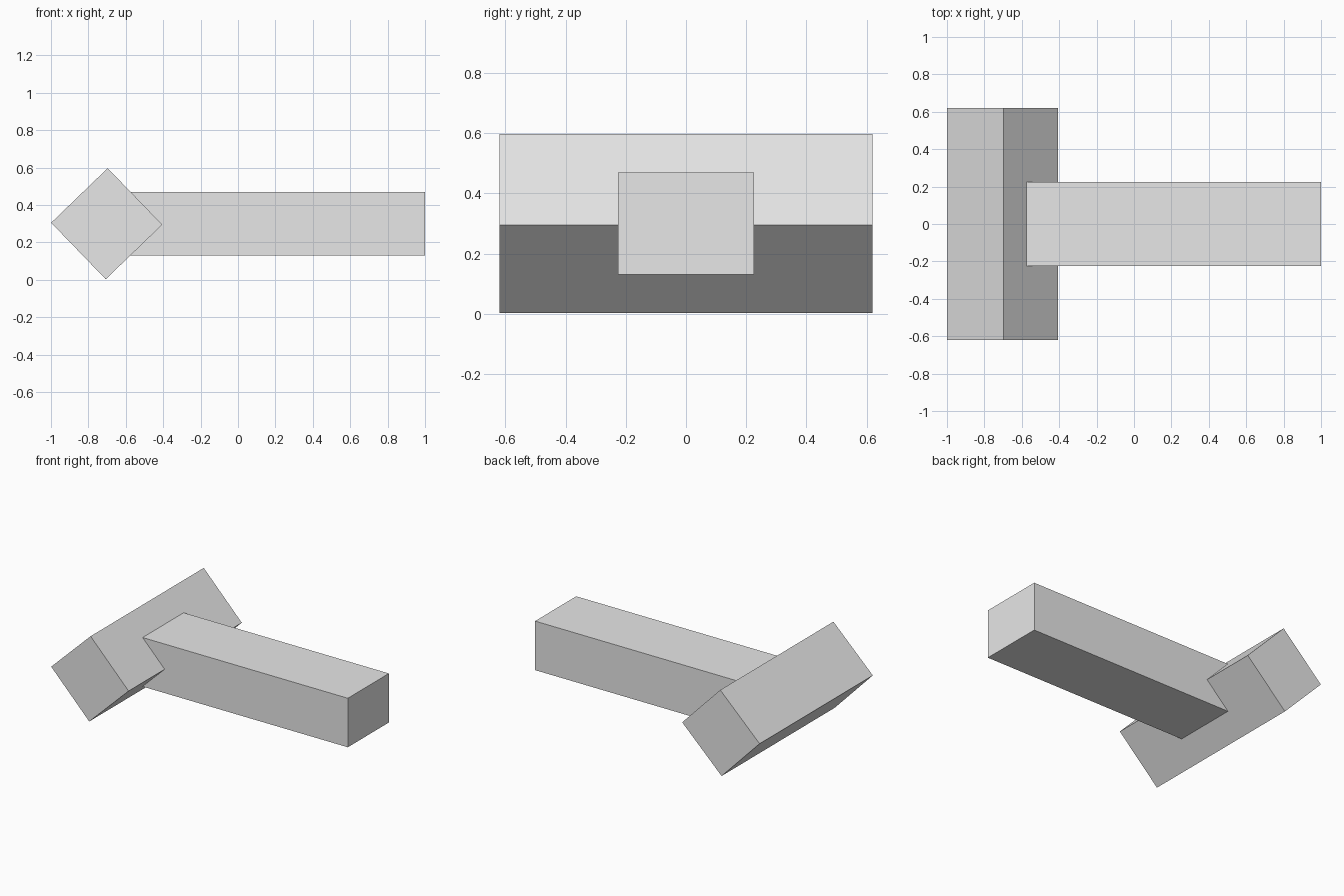
import bpy
from math import radians

default_cube = bpy.data.objects.get("Cube")
if default_cube:
    bpy.data.objects.remove(default_cube, do_unlink=True)

# Plain grey used on every part
grey = bpy.data.materials.new("light_grey")
grey.use_nodes = True
colour = (0.8, 0.8, 0.8, 1)
grey.diffuse_color = colour
grey.node_tree.nodes["Principled BSDF"].inputs["Base Color"].default_value = colour


def block(name, centre, size, turn=0):
    """Add a flat-sided box, turned about the y axis by some degrees."""
    bpy.ops.mesh.primitive_cube_add(size=1, location=centre)
    part = bpy.context.object
    part.name = part.data.name = name
    part.scale = size
    bpy.ops.object.transform_apply(location=False, rotation=False, scale=True)
    part.rotation_euler.y = radians(turn)
    part.data.materials.append(grey)
    return part


# Head: square bar lying along y, standing on one edge
block("hammer_head", (-0.702, 0, 0.3), (0.42, 1.24, 0.42), 46)

# Handle: long bar along x, its end sunk into the head
handle_start, handle_end = -0.7, 1.0
block("handle", ((handle_start + handle_end) / 2, 0, 0.3),
      (handle_end - handle_start, 0.45, 0.34))
